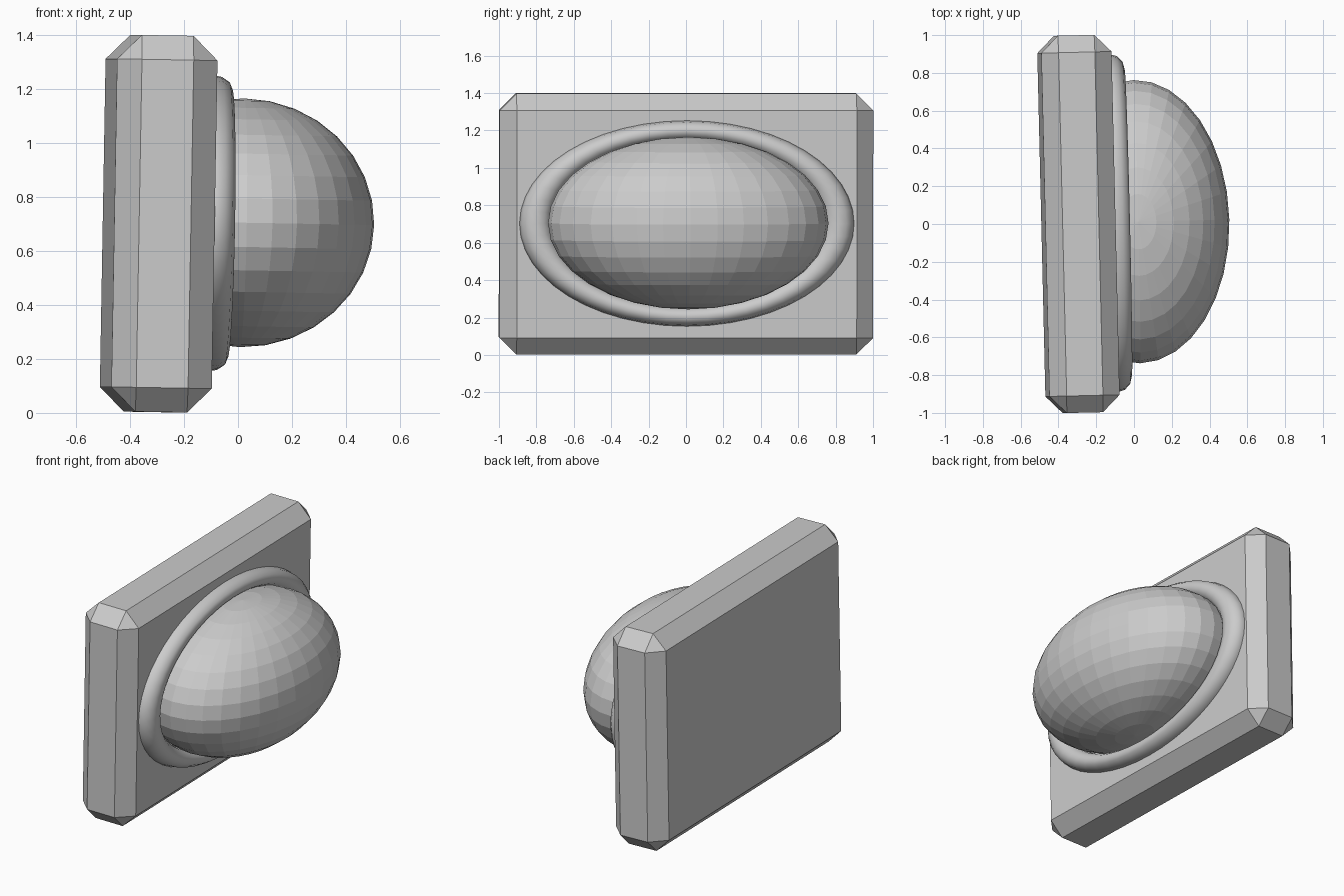
import bpy, bmesh, math
from mathutils import Matrix, Vector

if "Cube" in bpy.data.objects:
    bpy.data.objects.remove(bpy.data.objects["Cube"])

# Whole fixture leans very slightly; parts are built in this local frame (x = outward)
FRAME = (Matrix.Translation((-0.294, 0, 0.701))
         @ Matrix.Rotation(math.radians(1.35), 4, 'Z')
         @ Matrix.Rotation(math.radians(1.0), 4, 'Y'))


def add_part(name, bm, smooth=False):
    bmesh.ops.recalc_face_normals(bm, faces=bm.faces)
    for f in bm.faces:
        f.smooth = smooth
    mesh = bpy.data.meshes.new(name)
    bm.to_mesh(mesh)
    bm.free()
    mesh.transform(FRAME)
    ob = bpy.data.objects.new(name, mesh)
    bpy.context.collection.objects.link(ob)
    return ob


# Backing plate with single-step chamfers
bm = bmesh.new()
bmesh.ops.create_cube(bm, size=1, matrix=Matrix.Diagonal((0.372, 1.998, 1.396, 1)))
bmesh.ops.bevel(bm, geom=bm.edges[:], offset=0.09, offset_type='OFFSET',
                segments=1, profile=0.5, affect='EDGES')
add_part("back_plate", bm)

# Faceted ellipsoid dome, poles up and down
bm = bmesh.new()
bmesh.ops.create_uvsphere(bm, u_segments=32, v_segments=16, radius=1,
                          matrix=Matrix.Translation((0.309, 0.005, 0.009))
                          @ Matrix.Diagonal((0.49, 0.75, 0.461, 1)))
add_part("dome", bm)

# Smooth oval rim: a torus lying on the plate, stretched sideways
bm = bmesh.new()
N, M = 48, 12
rows = []
for i in range(N):
    a = math.tau * i / N
    row = []
    for j in range(M):
        b = math.tau * j / M
        r = 0.498 + 0.052 * math.cos(b)
        row.append(bm.verts.new((0.186 + 0.078 * math.sin(b),
                                 1.627 * r * math.cos(a), 0.005 + r * math.sin(a))))
    rows.append(row)
for i in range(N):
    for j in range(M):
        p, q = rows[i], rows[(i + 1) % N]
        bm.faces.new((p[j], q[j], q[(j + 1) % M], p[(j + 1) % M]))
add_part("rim_ring", bm, smooth=True)
